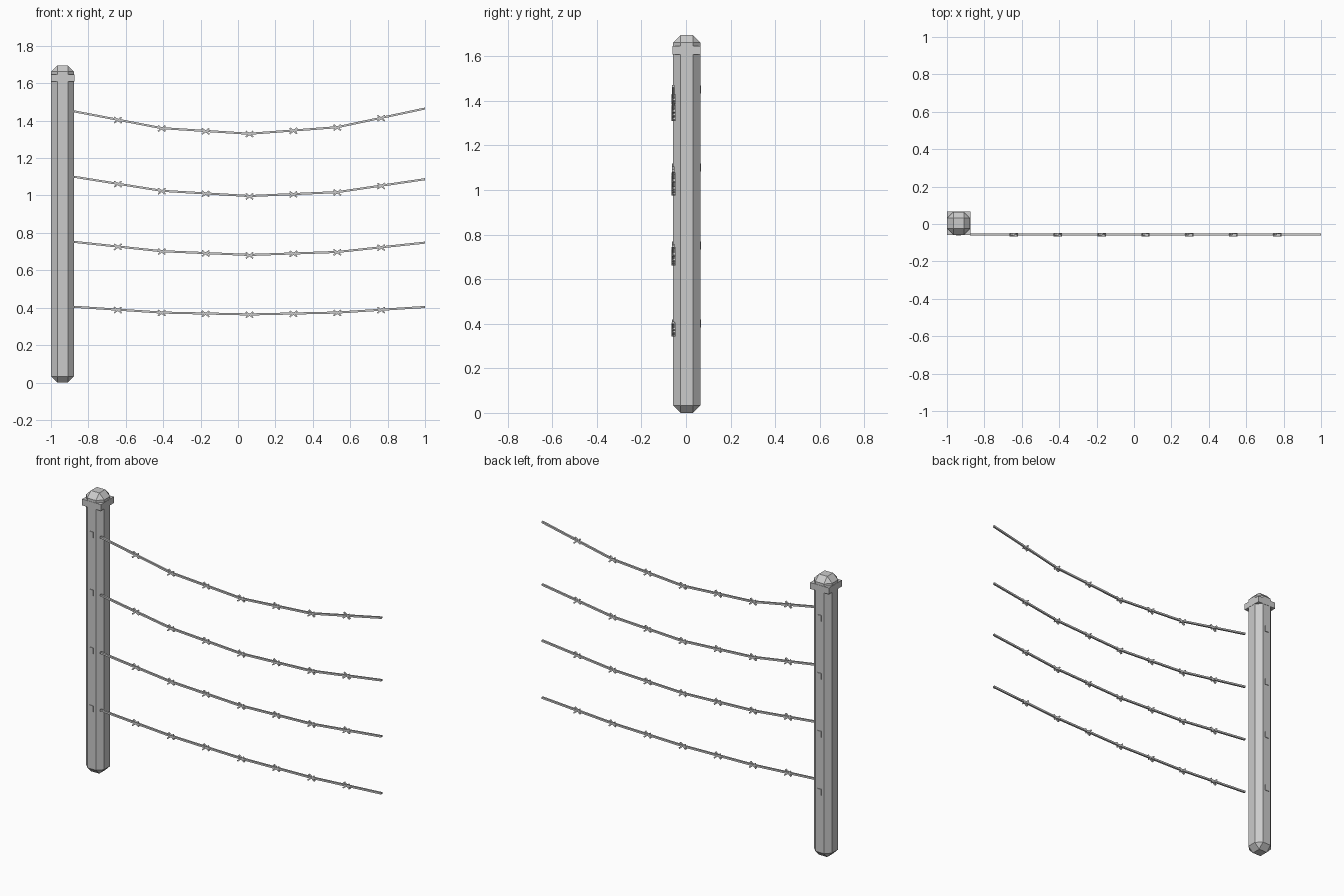
import bpy, bmesh, math
from mathutils import Matrix, Vector

if "Cube" in bpy.data.objects:
    bpy.data.objects.remove(bpy.data.objects["Cube"])

grey = bpy.data.materials.new("weathered grey")
grey.diffuse_color = (0.6, 0.6, 0.6, 1)
grey.use_nodes = True
grey.node_tree.nodes["Principled BSDF"].inputs["Base Color"].default_value = grey.diffuse_color

POST_X, POST_Y = -0.9375, 0.003
WIRE_Y = -0.057


def finish(name, bm):
    bmesh.ops.recalc_face_normals(bm, faces=bm.faces)
    me = bpy.data.meshes.new(name)
    bm.to_mesh(me)
    bm.free()
    me.materials.append(grey)
    ob = bpy.data.objects.new(name, me)
    bpy.context.collection.objects.link(ob)
    return ob


def add_box(bm, centre, size, rot=Matrix()):
    m = Matrix.Translation(centre) @ rot @ Matrix.Diagonal((*size, 1))
    bmesh.ops.create_cube(bm, size=1, matrix=m)


# Post: tall box with every edge chamfered (octagonal shaft, faceted ends)
bm = bmesh.new()
add_box(bm, (POST_X, POST_Y, 0.8475), (0.122, 0.122, 1.695))
bmesh.ops.bevel(bm, geom=bm.edges[:], offset=0.033, offset_type='OFFSET',
                segments=1, profile=0.5, affect='EDGES')
finish("post", bm)

# Square collar near the top
bm = bmesh.new()
add_box(bm, (POST_X, POST_Y, 1.628), (0.125, 0.125, 0.038))
finish("post_collar", bm)

# Wire heights at five evenly spaced points, sagging more towards the top
wires = [(1.45, 1.36, 1.33, 1.365, 1.465),
         (1.10, 1.025, 0.997, 1.018, 1.087),
         (0.752, 0.702, 0.682, 0.698, 0.748),
         (0.405, 0.374, 0.364, 0.374, 0.404)]
X0, X1 = -0.877, 1.0
STEP = (X1 - X0) / 4
R = 0.0055

for n, heights in enumerate(wires, 1):
    # Wire: square tube through the points
    bm = bmesh.new()
    rings = []
    for i, z in enumerate(heights):
        x = X0 + i * STEP
        rings.append([bm.verts.new((x, WIRE_Y + sy * R, z + sz * R))
                      for sy, sz in ((-1, -1), (1, -1), (1, 1), (-1, 1))])
    for a, b in zip(rings, rings[1:]):
        for k in range(4):
            j = (k + 1) % 4
            bm.faces.new((a[k], a[j], b[j], b[k]))
    bm.faces.new(rings[0])
    bm.faces.new(rings[-1][::-1])
    finish(f"wire_{n}", bm)

    # Barbs: crossed bars at every half step
    bm = bmesh.new()
    for h in range(1, 8):
        t = h / 2
        i = min(int(t), 3)
        z = heights[i] + (heights[i + 1] - heights[i]) * (t - i)
        for s in (-1, 1):
            add_box(bm, (X0 + t * STEP, WIRE_Y + s * 0.004, z - 0.002),
                    (0.05, 0.010, 0.008), Matrix.Rotation(s * math.radians(38), 4, 'Y'))
    finish(f"barbs_{n}", bm)

    # Staple plate through the post, showing on the front and back
    bm = bmesh.new()
    add_box(bm, (POST_X, POST_Y, 1.80 - 0.35 * n), (0.026, 0.130, 0.036))
    finish(f"staple_{n}", bm)
